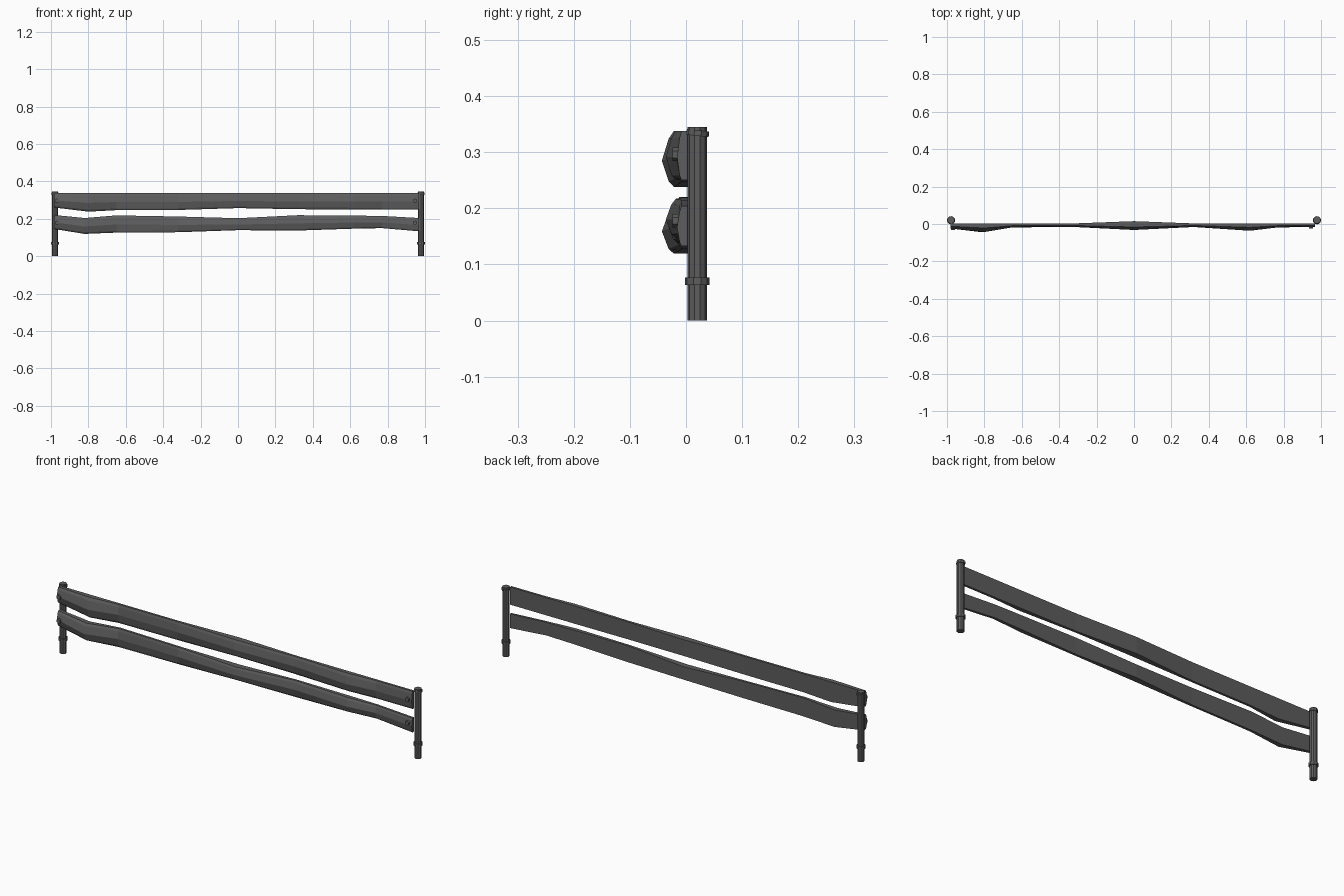
import bpy, bmesh
from math import radians

if "Cube" in bpy.data.objects:
    bpy.data.objects.remove(bpy.data.objects["Cube"], do_unlink=True)

grey = bpy.data.materials.new("dark_grey")
grey.use_nodes = True
colour = (0.11, 0.11, 0.11, 1)
grey.diffuse_color = colour
grey.node_tree.nodes["Principled BSDF"].inputs["Base Color"].default_value = colour


def cylinder(name, radius, depth, location, sides=10, rotation=(0, 0, 0)):
    bpy.ops.mesh.primitive_cylinder_add(vertices=sides, radius=radius, depth=depth,
                                        location=location, rotation=rotation)
    obj = bpy.context.object
    obj.name = name
    obj.data.materials.append(grey)
    return obj


def plank(name, stations):
    """Loft a bevelled board through (x, bottom, top, front, back) stations."""
    bm = bmesh.new()
    loops = []
    for x, low, high, front, back in stations:
        h = high - low
        edge = front * 0.5
        section = [(back, low), (back, high), (edge, high), (front * 0.72, high - h * 0.14),
                   (front, low + h * 0.47), (front * 0.72, low + h * 0.1), (edge, low)]
        loops.append([bm.verts.new((x, y, z)) for y, z in section])
    for a, b in zip(loops, loops[1:]):
        for i in range(len(a)):
            j = (i + 1) % len(a)
            bm.faces.new((a[i], a[j], b[j], b[i]))
    bm.faces.new(loops[0])
    bm.faces.new(loops[-1])
    bmesh.ops.recalc_face_normals(bm, faces=bm.faces)
    mesh = bpy.data.meshes.new(name)
    bm.to_mesh(mesh)
    bm.free()
    mesh.materials.append(grey)
    obj = bpy.data.objects.new(name, mesh)
    bpy.context.collection.objects.link(obj)


# Posts with a lower collar and a slightly tilted top band
for side, x in (("right", -0.978), ("left", 0.978)):
    cylinder(side + "_post", 0.017, 0.345, (x, 0.02, 0.1725))
    cylinder(side + "_collar", 0.022, 0.013, (x, 0.02, 0.07))
    cylinder(side + "_top_band", 0.02, 0.01, (x, 0.021, 0.334), rotation=(radians(-6), 0, 0))

# Rails, uneven along their length
plank("lower_rail", [
    (-0.982, 0.145, 0.22, -0.024, 0.003), (-0.82, 0.119, 0.204, -0.043, 0.003),
    (-0.65, 0.126, 0.218, -0.018, 0.003), (-0.32, 0.128, 0.212, -0.016, 0.003),
    (0, 0.139, 0.203, -0.032, 0.015), (0.32, 0.137, 0.219, -0.016, 0.003),
    (0.62, 0.147, 0.217, -0.036, 0.003), (0.77, 0.15, 0.215, -0.018, 0.003),
    (0.968, 0.133, 0.204, -0.016, 0.003)])
plank("upper_rail", [
    (-0.982, 0.26, 0.338, -0.024, 0.003), (-0.8, 0.238, 0.338, -0.043, 0.003),
    (-0.65, 0.246, 0.338, -0.018, 0.003), (-0.32, 0.247, 0.338, -0.016, 0.003),
    (0, 0.257, 0.338, -0.032, 0.015), (0.32, 0.251, 0.338, -0.016, 0.003),
    (0.62, 0.25, 0.338, -0.036, 0.003), (0.77, 0.25, 0.338, -0.018, 0.003),
    (0.968, 0.25, 0.338, -0.016, 0.003)])

# Bolt heads at the rail ends
for side, x, front in (("right", -0.968, -0.026), ("left", 0.947, -0.018)):
    for level, z in (("lower", 0.178), ("upper", 0.296)):
        cylinder(f"{side}_{level}_bolt", 0.012, 0.012, (x, front, z), 6, (radians(90), 0, 0))
